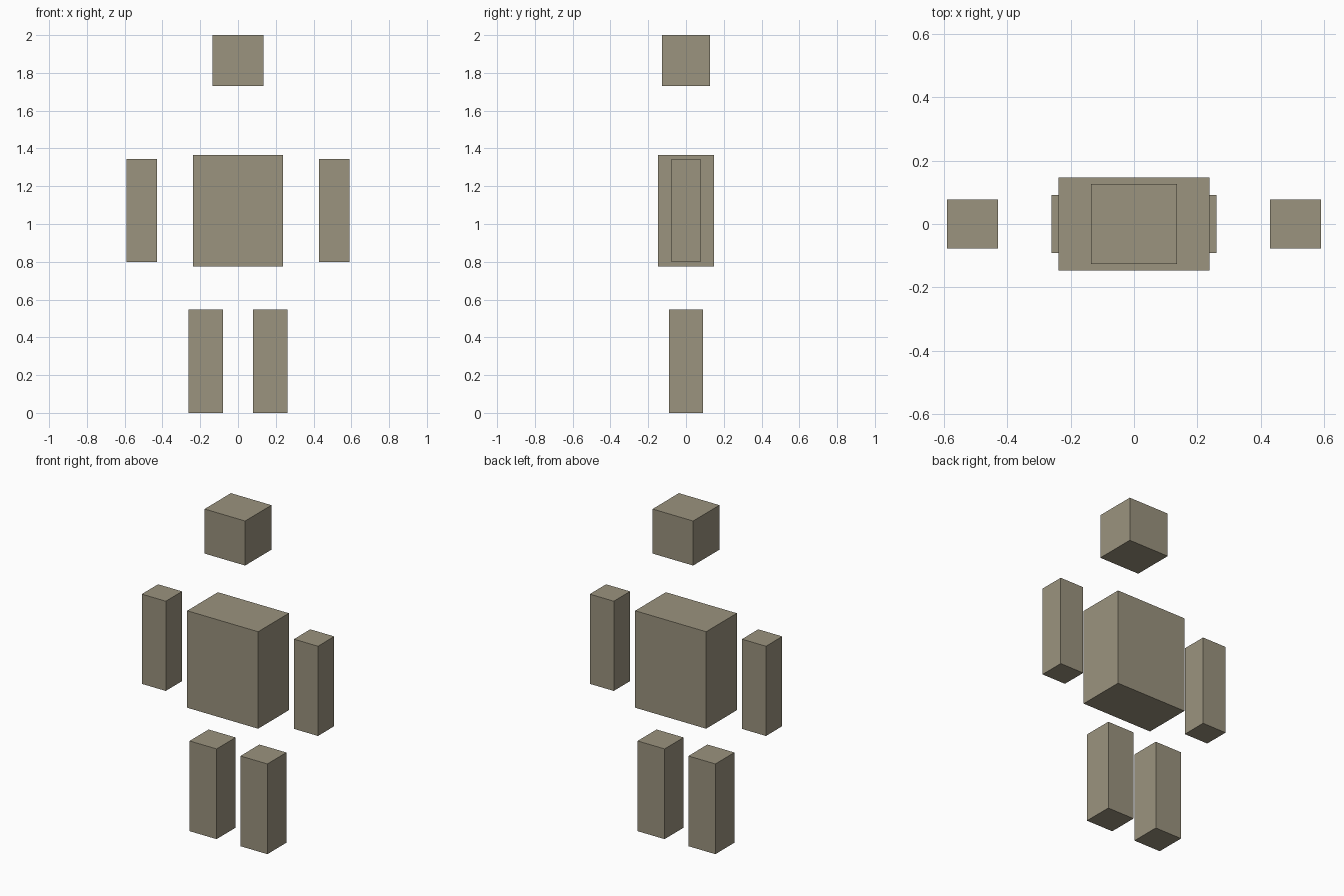
import bpy

if "Cube" in bpy.data.objects:
    bpy.data.objects.remove(bpy.data.objects["Cube"])

# Single flat colour
mat = bpy.data.materials.new("warm_grey")
mat.diffuse_color = (0.328, 0.292, 0.209, 1.0)
mat.use_nodes = True
mat.node_tree.nodes["Principled BSDF"].inputs["Base Color"].default_value = mat.diffuse_color


def box(name, x, y, z):
    """Box spanning the given (min, max) ranges."""
    spans = (x, y, z)
    bpy.ops.mesh.primitive_cube_add(size=1, location=[(a + b) / 2 for a, b in spans])
    ob = bpy.context.object
    ob.name = name
    ob.scale = [b - a for a, b in spans]
    bpy.ops.object.transform_apply(location=False, rotation=False, scale=True)
    ob.data.materials.append(mat)
    return ob


# Head and torso
box("head", (-0.136, 0.136), (-0.126, 0.126), (1.73, 2.0))
box("torso", (-0.238, 0.238), (-0.147, 0.147), (0.776, 1.364))

# Mirrored limbs
for side, s in (("left", 1), ("right", -1)):
    for part, inner, outer, depth, z in (
        ("arm", 0.43, 0.591, 0.078, (0.80, 1.344)),
        ("leg", 0.08, 0.261, 0.091, (0.0, 0.547)),
    ):
        box(f"{side}_{part}", sorted((s * inner, s * outer)), (-depth, depth), z)
